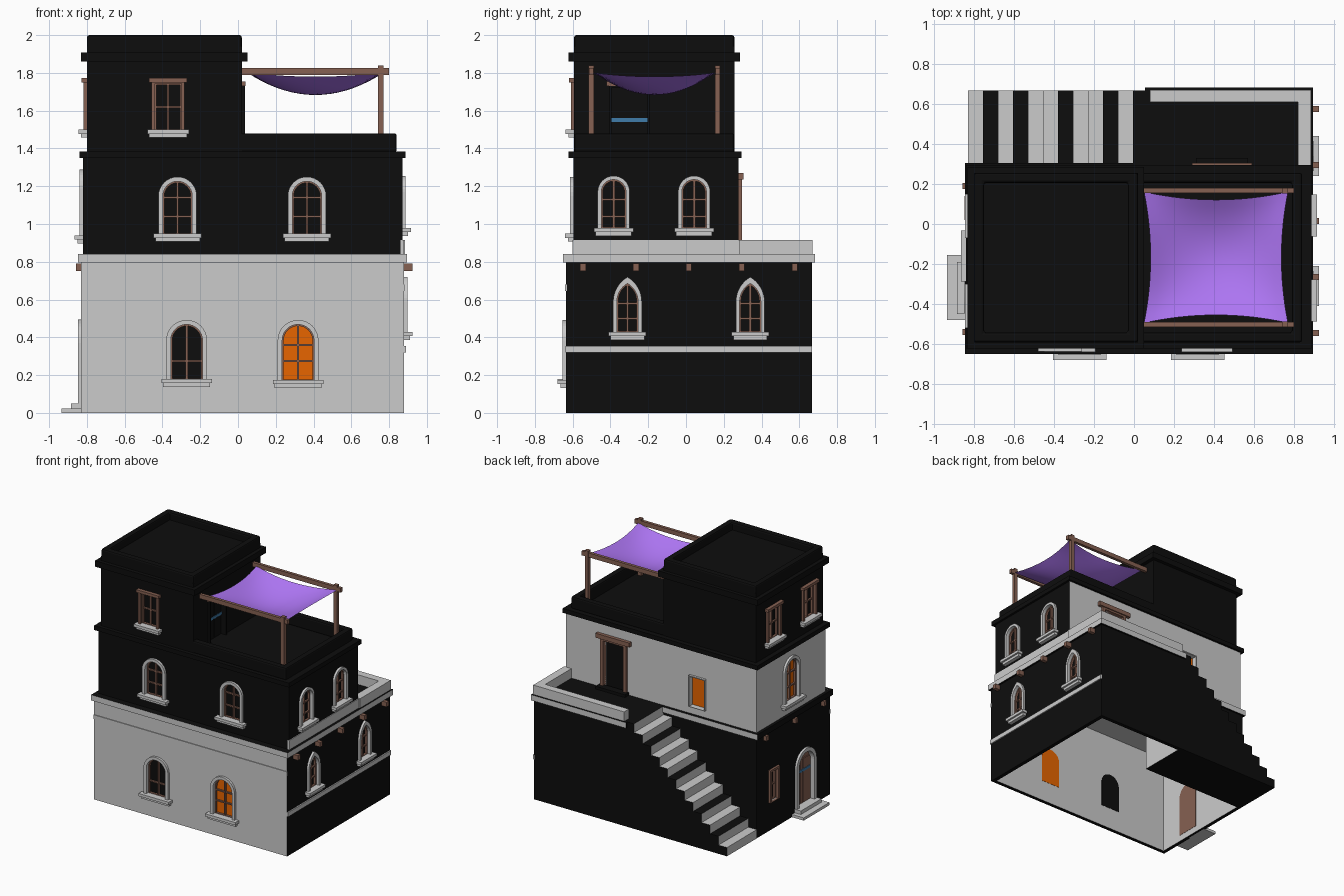
import bpy, bmesh, math
from mathutils import Vector

if "Cube" in bpy.data.objects:
    bpy.data.objects.remove(bpy.data.objects["Cube"])


def material(name, rgb):
    m = bpy.data.materials.new(name)
    m.diffuse_color = (*rgb, 1)
    m.use_nodes = True
    m.node_tree.nodes["Principled BSDF"].inputs["Base Color"].default_value = m.diffuse_color
    return m


DARK = material("dark_plaster", (.004, .004, .004))
WOOD = material("wood", (.24, .12, .085))
GLOW = material("lamp_glow", (.8, .13, .0))
BLUE = material("blue_paint", (.05, .2, .4))
CLOTH = material("purple_cloth", (.42, .18, .9))

# Maps (across, up, outward) to world for each side of the house
SIDES = {"front": lambda u, v, d: (u, -d, v), "back": lambda u, v, d: (u, d, v),
         "right": lambda u, v, d: (d, u, v), "left": lambda u, v, d: (-d, u, v),
         "top": lambda u, v, d: (u, v, d)}
DIRS = {"front": (0, -1, 0), "back": (0, 1, 0), "right": (1, 0, 0), "left": (-1, 0, 0)}


def prism(name, outer, d0, d1, side="top", mat=None, inner=None):
    """Extrude an outline, with an optional hole of the same point count."""
    bm = bmesh.new()
    loops = [[bm.verts.new(SIDES[side](u, v, d)) for u, v in pts]
             for pts in ([outer, inner] if inner else [outer]) for d in (d0, d1)]
    n = len(outer)
    pairs = [(0, 1), (2, 3), (0, 2), (1, 3)] if inner else [(0, 1)]
    for a, b in pairs:
        for i in range(n):
            j = (i + 1) % n
            bm.faces.new((loops[a][i], loops[a][j], loops[b][j], loops[b][i]))
    if not inner:
        bm.faces.new(loops[0])
        bm.faces.new(loops[1])
    bmesh.ops.recalc_face_normals(bm, faces=bm.faces)
    me = bpy.data.meshes.new(name)
    bm.to_mesh(me)
    bm.free()
    if mat:
        me.materials.append(mat)
    ob = bpy.data.objects.new(name, me)
    bpy.context.collection.objects.link(ob)
    return ob


def rect(u0, u1, v0, v1):
    return [(u0, v0), (u1, v0), (u1, v1), (u0, v1)]


def box(name, x0, x1, y0, y1, z0, z1, mat=None):
    return prism(name, rect(x0, x1, y0, y1), z0, z1, "top", mat)


def paint(ob, *grey):
    """Dark plaster everywhere except on the named sides."""
    ob.data.materials.clear()
    ob.data.materials.append(None)
    ob.data.materials.append(DARK)
    for p in ob.data.polygons:
        p.material_index = 0 if any(p.normal.dot(Vector(DIRS[g])) > .9 for g in grey) else 1
    return ob


def cut(body, cutter):
    mod = body.modifiers.new("opening", "BOOLEAN")
    mod.operation, mod.object, mod.solver = "DIFFERENCE", cutter, "EXACT"
    bpy.context.view_layer.objects.active = body
    bpy.ops.object.modifier_apply(modifier=mod.name)
    bpy.data.objects.remove(cutter)


def bevel(ob, w=.012):
    mod = ob.modifiers.new("soft_edges", "BEVEL")
    mod.width, mod.segments = w, 2
    return ob


def outline(u, w, z0, z1, kind):
    r, n = w / 2, 8
    if kind == "rect":
        return rect(u - r, u + r, z0, z1)
    if kind == "round":
        arc = [(u + r * math.cos(math.pi * i / (2 * n)), z1 - r + r * math.sin(math.pi * i / (2 * n)))
               for i in range(2 * n + 1)]
    else:
        half = [(w * math.cos(math.pi * i / (3 * n)) - r, z1 - .866 * w + w * math.sin(math.pi * i / (3 * n)))
                for i in range(n + 1)]
        arc = [(u + a, b) for a, b in half] + [(u - a, b) for a, b in half[-2::-1]]
    return [(u - r, z0), (u + r, z0)] + arc


def window(name, body, side, p, u, z0, z1, w, kind="round", t=.024, bars=(), frame=None, pane=DARK, sill=.05):
    hole = outline(u, w, z0, z1, kind)
    cut(body, prism("cutter", hole, p - .06, p + .05, side))
    prism(name + "_pane", hole, p - .032, p - .026, side, pane)
    rise = 1.73 * t if kind == "pointed" else t
    prism(name + "_frame", outline(u, w + 2 * t, z0 - .003, z1 + rise, kind), p - .02, p + .018, side, frame, hole)
    if bars:
        prism(name + "_sash", hole, p - .026, p - .008, side, WOOD, outline(u, w - .016, z0 + .008, z1 - .008, kind))
        prism(name + "_mullion", rect(u - .006, u + .006, z0, z1 - .005), p - .026, p - .01, side, WOOD)
        for b in bars:
            prism(name + "_bar", rect(u - w / 2, u + w / 2, b - .005, b + .005), p - .026, p - .012, side, WOOD)
    if sill:
        s = w / 2 + sill
        prism(name + "_sill", rect(u - s, u + s, z0 - .018, z0 + .004), p - .01, p + .045, side)
        prism(name + "_sill_base", rect(u - s + .01, u + s - .01, z0 - .038, z0 - .018), p - .01, p + .03, side)


# Ground storey: hollow L-shaped shell
def plan(o):
    return [(-.83 - o, -.635 - o), (.88 + o, -.635 - o), (.88 + o, .667 + o),
            (.07 - o, .667 + o), (.07 - o, .29 + o), (-.83 - o, .29 + o)]


ground = paint(prism("ground_storey", plan(0), 0, .838), "front")
cut(ground, prism("cutter", plan(-.03), -.1, .8))
paint(prism("ground_cornice", plan(.016), .795, .84, inner=plan(-.005)), "front", "right", "back")
box("front_string_course", -.832, .882, -.641, -.63, .645, .68)
box("right_string_course", .875, .89, -.637, .668, .32, .355)

# Stairs climbing along the back, with some dark treads
profile = [(-.83, 0)]
for i in range(12):
    profile += [(-.83 + i * .075, (i + 1) * .07), (-.83 + (i + 1) * .075, (i + 1) * .07)]
stairs = paint(prism("back_stairs", profile + [(.07, 0)], .29, .667, "back"), "left")
for f in stairs.data.polygons:
    if f.normal.z > .9 and int((f.center.x + .83) / .075) not in (1, 3, 6, 9, 11):
        f.material_index = 0

# Terrace parapet and the pale foot of the middle storey
prism("terrace_parapet", [(.08, .61), (.82, .61), (.82, .28), (.885, .28), (.885, .67), (.08, .67)], .838, .915)
box("middle_right_foot", .86, .876, -.6, .285, .838, .915)

# Middle storey, roof terrace and tower
middle = paint(box("middle_storey", -.82, .87, -.595, .278, .838, 1.36), "left", "back")
box("middle_cornice", -.84, .887, -.622, .295, 1.35, 1.385, DARK)
bevel(prism("roof_parapet", rect(-.8, .84, -.592, .256), 1.38, 1.48, "top", DARK, rect(-.75, .79, -.542, .206)))
tower = box("tower", -.8, .02, -.592, .256, 1.38, 1.94, DARK)
bevel(prism("tower_parapet", rect(-.8, .02, -.592, .256), 1.9, 2, "top", DARK, rect(-.75, -.03, -.542, .206)))
prism("tower_cornice", rect(-.832, .05, -.623, .285), 1.86, 1.907, "top", DARK, rect(-.79, .01, -.58, .245))

# Ground windows
window("ground_front_left", ground, "front", .635, -.272, .175, .468, .168, bars=(.275,))
window("ground_front_right", ground, "front", .635, .318, .17, .468, .168, bars=(.275, .36), pane=GLOW)
for y in (-.31, .34):
    window("ground_right", ground, "right", .88, y, .425, .685, .112, "pointed", .02, (.5, .58), sill=.043)
window("ground_left_small", ground, "left", .83, .08, .23, .47, .085, "rect", .018, (.35,), WOOD, sill=0)

# Ground door with planks, blue band and two steps
window("ground_door", ground, "left", .83, -.32, .05, .465, .19, pane=WOOD, t=.03, sill=0)
for i in range(6):
    y = -.4 + i * .032
    prism("door_plank", rect(y - .014, y + .014, .05, .4), .8, .812, "left", WOOD)
prism("door_blue_band", rect(-.41, -.23, .3, .32), .805, .816, "left", BLUE)
box("door_step_lower", -.935, -.82, -.48, -.155, 0, .022)
box("door_step_upper", -.885, -.82, -.45, -.19, .022, .05)

# Middle windows
for u in (-.32, .365):
    window("middle_front", middle, "front", .595, u, .945, 1.226, .155, bars=(1.04, 1.14))
for y in (-.383, .043):
    window("middle_right", middle, "right", .87, y, .975, 1.235, .13, t=.02, bars=(1.04, 1.13), sill=.04)
window("middle_left", middle, "left", .82, -.16, .935, 1.265, .155, bars=(1.04, 1.15), pane=GLOW)
window("middle_back_small", middle, "back", .278, -.3, .9, 1.14, .13, "rect", .008, pane=GLOW, sill=0)

# Terrace door
window("terrace_door", middle, "back", .278, .44, .84, 1.22, .18, "rect", .025, frame=WOOD, sill=0)
prism("terrace_door_lintel", rect(.29, .59, 1.235, 1.27), .27, .305, "back", WOOD)
box("terrace_door_step", .31, .57, .27, .33, .838, .86, DARK)

# Tower windows, lintels and roof door
for side, p, u in (("front", .592, -.37), ("left", .8, .04), ("left", .8, -.41)):
    window("tower_" + side, tower, side, p, u, 1.495, 1.745, .14, "rect", .018, (1.62,), WOOD, sill=.04)
    prism("tower_lintel", rect(u - .1, u + .1, 1.75, 1.772), p - .01, p + .028, side, WOOD)
window("roof_door", tower, "right", .02, -.3, 1.385, 1.72, .19, "rect", .012, frame=DARK, sill=0)
prism("roof_door_blue_band", rect(-.4, -.205, 1.54, 1.56), -.012, 0, "right", BLUE)
prism("roof_door_lintel", rect(-.42, -.36, 1.73, 1.755), .01, .04, "right", WOOD)
for i in range(4):
    prism("roof_door_plank", rect(-.388 + i * .047, -.353 + i * .047, 1.39, 1.71), -.01, -.004, "right", DARK)

# Projecting floor beams
for i in range(5):
    y = -.545 + i * .28
    box("right_beam_end", .87, .925, y - .015, y + .015, .752, .79, WOOD)
for y in (-.54, -.18, .19):
    box("left_beam_end", -.858, -.82, y - .015, y + .015, .752, .79, WOOD)

# Awning: posts, rails and sagging cloth
for y in (-.502, .167):
    box("awning_post", .74, .77, y - .014, y + .014, 1.38, 1.84, WOOD)
    box("awning_rail", .02, .8, y - .012, y + .012, 1.79, 1.825, WOOD)
N = 16
bm = bmesh.new()
bmesh.ops.create_grid(bm, x_segments=N, y_segments=N, size=1)
for v in bm.verts:
    a, b = v.co.x, v.co.y
    ca, cb = 1 - a * a, 1 - b * b
    v.co = (.41 + a * (.36 - .033 * cb), -.167 + b * (.328 - .04 * ca),
            1.802 - .022 * (ca + cb) - .075 * ca * cb)
me = bpy.data.meshes.new("awning_cloth")
bm.to_mesh(me)
bm.free()
me.materials.append(CLOTH)
for f in me.polygons:
    f.use_smooth = True
bpy.context.collection.objects.link(bpy.data.objects.new("awning_cloth", me))
